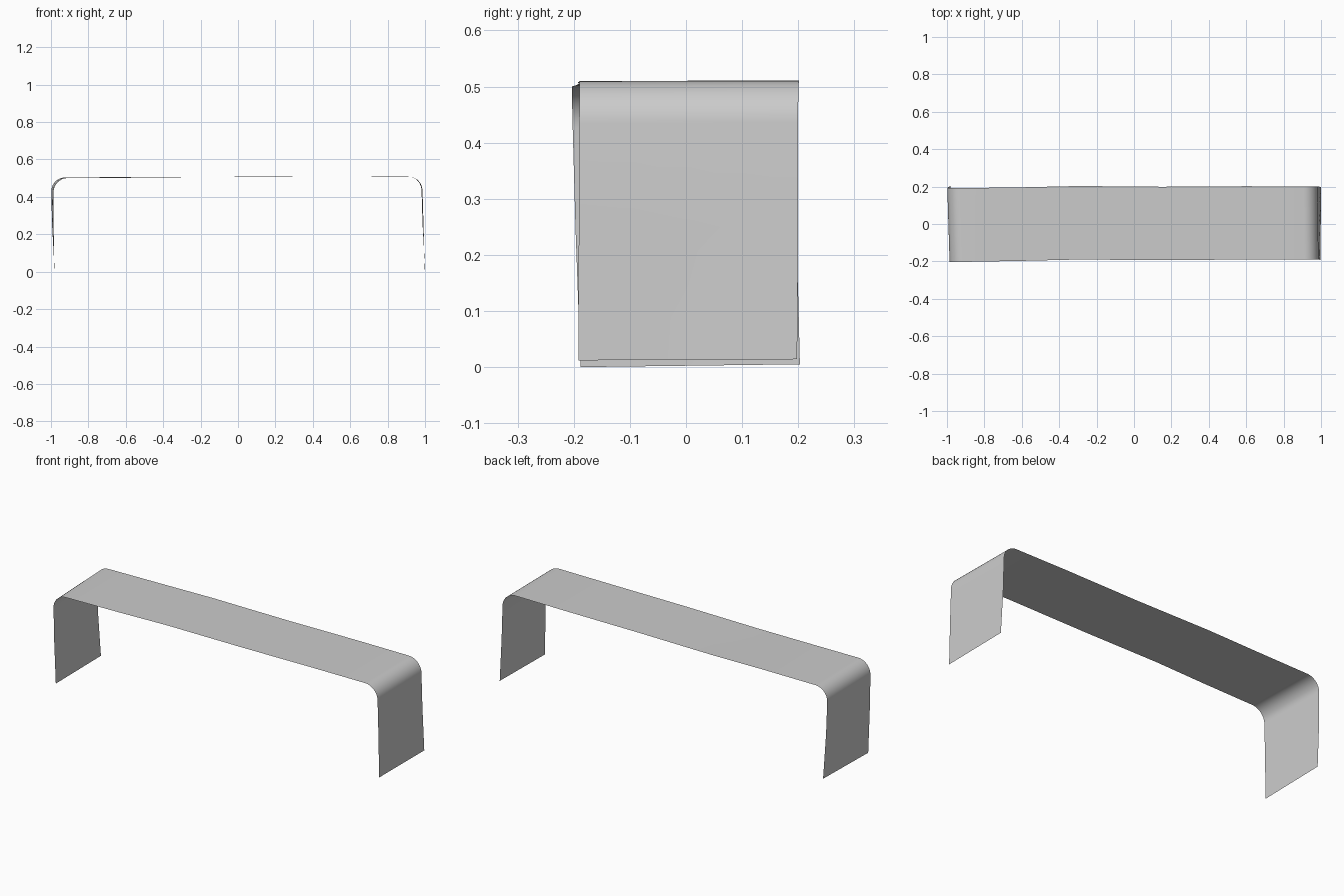
import bpy, bmesh
from math import sin, cos, pi
from mathutils import Vector

if "Cube" in bpy.data.objects:
    bpy.data.objects.remove(bpy.data.objects["Cube"])

RADIUS, STEPS = 0.075, 10

# Guide points along the strip: foot, knee, bend, span..., bend, knee, foot
front = [(-0.982, -0.188, 0.0), (-0.986, -0.197, 0.25), (-0.986, -0.204, 0.5),
         (-0.6, -0.197, 0.502), (-0.3, -0.19, 0.505), (0.15, -0.193, 0.507),
         (0.6, -0.19, 0.509), (0.984, -0.19, 0.51), (0.992, -0.191, 0.25), (0.997, -0.192, 0.012)]
back = [(-0.980, 0.203, 0.005), (-0.994, 0.197, 0.25), (-1.0, 0.191, 0.503),
        (-0.6, 0.196, 0.506), (-0.3, 0.203, 0.507), (0.15, 0.199, 0.508),
        (0.6, 0.202, 0.51), (0.979, 0.2, 0.511), (0.987, 0.2, 0.25), (1.0, 0.198, 0.014)]
BENDS = (2, 7)


def rounded(points):
    """Replace the two bend points with quarter arcs."""
    pts = [Vector(p) for p in points]
    out = []
    for i, p in enumerate(pts):
        if i not in BENDS:
            out.append(p)
            continue
        a = (pts[i - 1] - p).normalized() * RADIUS
        b = (pts[i + 1] - p).normalized() * RADIUS
        for k in range(STEPS + 1):
            t = pi / 2 * k / STEPS
            out.append(p + a * (1 - sin(t)) + b * (1 - cos(t)))
    return out


# Bent sheet lofted between the front and back edges
bm = bmesh.new()
ACROSS = 4
rows = [[bm.verts.new(f.lerp(b, j / ACROSS)) for j in range(ACROSS + 1)]
        for f, b in zip(rounded(front), rounded(back))]
for r, s in zip(rows, rows[1:]):
    for j in range(ACROSS):
        bm.faces.new((r[j], s[j], s[j + 1], r[j + 1]))
mesh = bpy.data.meshes.new("bent_sheet_table")
bm.to_mesh(mesh)
bm.free()
mesh.shade_smooth()
table = bpy.data.objects.new("bent_sheet_table", mesh)
bpy.context.collection.objects.link(table)
